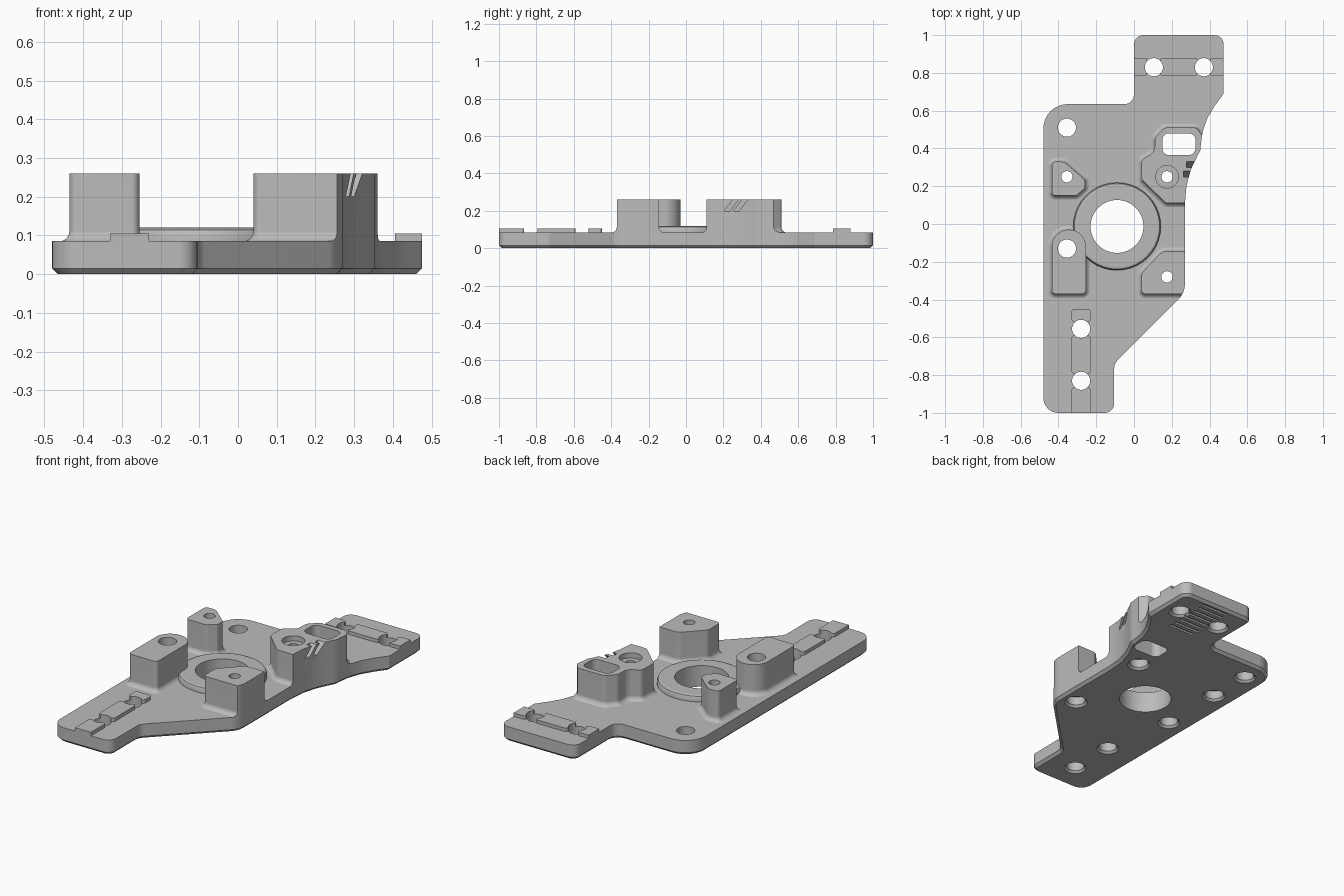
import bpy, bmesh, math
from mathutils import Vector

cube = bpy.data.objects.get("Cube")
if cube:
    bpy.data.objects.remove(cube, do_unlink=True)

grey = bpy.data.materials.new("plain grey")
grey.use_nodes = True
grey.diffuse_color = (0.5, 0.5, 0.5, 1)
grey.node_tree.nodes["Principled BSDF"].inputs["Base Color"].default_value = (0.5, 0.5, 0.5, 1)

TOP, BOSS = 0.085, 0.26


def rounded(corners):
    """Counter-clockwise outline from (x, y, radius) corners."""
    loop = []
    for i, (x, y, r) in enumerate(corners):
        p = Vector((x, y))
        a = (Vector(corners[i - 1][:2]) - p).normalized()
        b = (Vector(corners[(i + 1) % len(corners)][:2]) - p).normalized()
        if r == 0:
            loop.append(p)
            continue
        half = a.angle(b) / 2
        centre = p + (a + b).normalized() * (r / math.sin(half))
        start = p + a * (r / math.tan(half)) - centre
        end = p + b * (r / math.tan(half)) - centre
        sweep = start.angle_signed(end)
        steps = max(3, math.ceil(abs(sweep) / 0.2))
        for k in range(steps + 1):
            t = -sweep * k / steps
            c, s = math.cos(t), math.sin(t)
            loop.append(centre + Vector((start.x * c - start.y * s, start.x * s + start.y * c)))
    return loop


def circle(x, y, r, n=40):
    return [Vector((x + r * math.cos(2 * math.pi * i / n), y + r * math.sin(2 * math.pi * i / n)))
            for i in range(n)]


def rect(x0, x1, y0, y1, r=0):
    return rounded([(x0, y0, r), (x1, y0, r), (x1, y1, r), (x0, y1, r)])


def offset(loop, d):
    """Move an outline outwards by d."""
    out = []
    for i, p in enumerate(loop):
        e = (p - loop[i - 1]).normalized()
        f = (loop[(i + 1) % len(loop)] - p).normalized()
        n, m = Vector((e.y, -e.x)), Vector((f.y, -f.x))
        out.append(p + (n + m) * (d / (1 + n.dot(m))))
    return out


def loft(name, loop, layers, shear=0):
    """Solid through (height, outward offset) layers of one outline."""
    bm = bmesh.new()
    rings = []
    for z, d in layers:
        rings.append([bm.verts.new((p.x, p.y + shear * (z - layers[0][0]), z))
                      for p in offset(loop, d)])
    n = len(loop)
    for low, high in zip(rings, rings[1:]):
        for i in range(n):
            j = (i + 1) % n
            bm.faces.new((low[i], low[j], high[j], high[i]))
    bm.faces.new(rings[0][::-1])
    bm.faces.new(rings[-1])
    mesh = bpy.data.meshes.new(name)
    bm.to_mesh(mesh)
    bm.free()
    mesh.materials.append(grey)
    obj = bpy.data.objects.new(name, mesh)
    bpy.context.collection.objects.link(obj)
    return obj


def combine(target, tool, operation):
    """Apply a boolean and drop the helper."""
    mod = target.modifiers.new(operation, "BOOLEAN")
    mod.operation, mod.solver, mod.object = operation, "EXACT", tool
    bpy.context.view_layer.objects.active = target
    bpy.ops.object.modifier_apply(modifier=mod.name)
    bpy.data.objects.remove(tool, do_unlink=True)


# Plate outline; the oversized blank is trimmed to it later
outline = rounded([
    (-0.48, -1, 0.08), (-0.105, -1, 0.05), (-0.105, -0.74, 0.06), (0.27, -0.365, 0.12),
    (0.27, 0.25, 0.5), (0.352, 0.39, 0), (0.357, 0.53, 0.38), (0.475, 0.69, 0.02),
    (0.475, 1, 0.05), (0, 1, 0.05), (0, 0.635, 0.05), (-0.48, 0.635, 0.13)])
plate = loft("mounting_plate", outline, [(-0.05, 0.02), (TOP, 0.02)])

# Central ring with a rounded rim
combine(plate, loft("ring", circle(-0.09, -0.013, 0.232),
                    [(0.04, 0), (0.1, 0), (0.114, -0.006), (0.12, -0.02)]), "UNION")

# Four bosses with filleted feet
bosses = {
    "rear_small_boss": [(-0.435, 0.15, 0.02), (-0.305, 0.15, 0.03), (-0.26, 0.19, 0.02),
                        (-0.26, 0.235, 0.02), (-0.37, 0.33, 0.05), (-0.435, 0.33, 0.02)],
    "front_round_boss": [(-0.435, -0.37, 0.02), (-0.255, -0.37, 0.02),
                         (-0.255, -0.03, 0.088), (-0.435, -0.03, 0.088)],
    "front_corner_boss": [(0.04, -0.37, 0.02), (0.35, -0.37, 0), (0.35, -0.145, 0),
                          (0.15, -0.145, 0.04), (0.04, -0.26, 0.04)],
    "rear_large_boss": [(0.04, 0.235, 0.03), (0.17, 0.11, 0.03), (0.4, 0.11, 0), (0.4, 0.4, 0),
                        (0.36, 0.47, 0.02), (0.33, 0.51, 0.02), (0.16, 0.51, 0.03),
                        (0.11, 0.455, 0.03), (0.11, 0.38, 0.05), (0.04, 0.34, 0.03)],
}
foot = 0.028
fillet = [(TOP - 0.001 + foot * (1 - math.cos(t)), foot * (1 - math.sin(t)))
          for t in (math.pi / 2 * k / 5 for k in range(6))]
for name, corners in bosses.items():
    combine(plate, loft(name, rounded(corners), [(0.04, foot)] + fillet + [(BOSS, 0)]), "UNION")

# Low raised pads, interrupted at the screw holes
for y0, y1 in ((-1.05, -0.865), (-0.795, -0.59), (-0.52, -0.45)):
    combine(plate, loft("front_pad", rect(-0.33, -0.23, y0, y1, 0.015),
                        [(0.05, 0), (0.105, 0)]), "UNION")
for x0, x1 in ((-0.05, 0.07), (0.14, 0.335), (0.405, 0.55)):
    combine(plate, loft("rear_pad", rect(x0, x1, 0.785, 0.88, 0.01),
                        [(0.05, 0), (0.105, 0)]), "UNION")

# Trim everything to the outline, with a chamfered underside
combine(plate, loft("trim", outline, [(0, -0.015), (0.015, 0), (0.4, 0)]), "INTERSECT")

# Through holes, chamfered below
wide = [(-0.01, 0.022), (0.012, 0), (0.5, 0)]
stepped = [(-0.01, 0.042), (0.012, 0.02), (0.06, 0.02), (0.061, 0), (0.5, 0)]
for x, y in ((0.105, 0.83), (0.37, 0.83), (-0.355, 0.51), (-0.355, -0.13),
             (-0.28, -0.555), (-0.28, -0.83)):
    combine(plate, loft("hole", circle(x, y, 0.048), wide), "DIFFERENCE")
for x, y in ((-0.355, 0.25), (0.175, 0.25), (0.175, -0.28)):
    combine(plate, loft("boss_hole", circle(x, y, 0.03), stepped), "DIFFERENCE")
combine(plate, loft("counterbore", circle(0.175, 0.25, 0.06), [(0.23, 0), (0.4, 0)]), "DIFFERENCE")
combine(plate, loft("bore", circle(-0.09, -0.013, 0.14, 56), [(-0.1, 0), (0.4, 0)]), "DIFFERENCE")
combine(plate, loft("window", rect(0.15, 0.325, 0.365, 0.48, 0.035),
                    [(-0.1, 0), (0.4, 0)]), "DIFFERENCE")

# Slanted grooves in the side of the large boss
for x, y in ((0.262, 0.205), (0.277, 0.255)):
    combine(plate, loft("groove", rect(x, 0.4, y, y + 0.03), [(0.2, 0), (0.3, 0)], 0.75),
            "DIFFERENCE")

# Shallow ribbing under the rear tab
for i in range(8):
    y = 0.68 + 0.04 * i
    combine(plate, loft("under_groove", rect(0.15, 0.32, y, y + 0.016),
                        [(-0.02, 0), (0.01, 0)]), "DIFFERENCE")

# Smooth curves, crisp edges
bpy.ops.object.select_all(action="DESELECT")
plate.select_set(True)
bpy.context.view_layer.objects.active = plate
bpy.ops.object.shade_smooth_by_angle(angle=math.radians(30))
weighted = plate.modifiers.new("weighted_normals", "WEIGHTED_NORMAL")
weighted.keep_sharp = True
